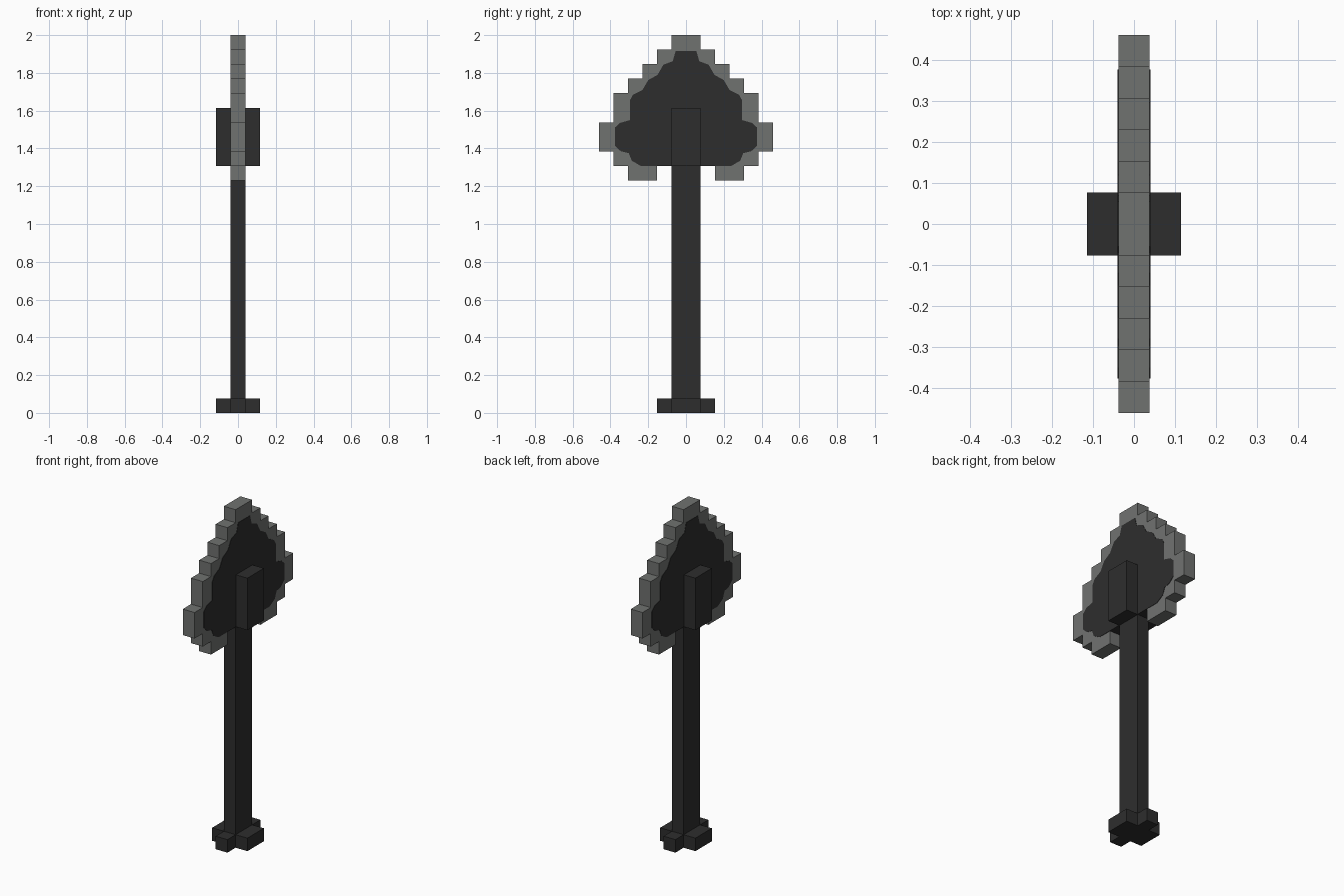
import bpy
import bmesh
from mathutils import Vector

cube = bpy.data.objects.get("Cube")
if cube:
    bpy.data.objects.remove(cube, do_unlink=True)

U = 1 / 13  # one block of the stepped grid


def material(name, color):
    m = bpy.data.materials.new(name)
    m.use_nodes = True
    m.diffuse_color = (*color, 1)
    m.node_tree.nodes["Principled BSDF"].inputs["Base Color"].default_value = (*color, 1)
    return m


iron = material("dark iron", (0.027, 0.027, 0.027))
steel = material("grey steel", (0.163, 0.168, 0.163))


def prism(name, points, direction, *mats):
    """Extrude a closed outline of 3D points along a direction."""
    bm = bmesh.new()
    face = bm.faces.new([bm.verts.new(p) for p in points])
    ext = bmesh.ops.extrude_face_region(bm, geom=[face])
    moved = [v for v in ext["geom"] if isinstance(v, bmesh.types.BMVert)]
    bmesh.ops.translate(bm, verts=moved, vec=Vector(direction))
    bmesh.ops.recalc_face_normals(bm, faces=bm.faces)
    mesh = bpy.data.meshes.new(name)
    bm.to_mesh(mesh)
    bm.free()
    for m in mats:
        mesh.materials.append(m)
    obj = bpy.data.objects.new(name, mesh)
    bpy.context.collection.objects.link(obj)
    return obj


def block(name, hx, hy, z0, z1):
    """Centred box, measured in grid blocks."""
    corners = [(-hx, -hy), (hx, -hy), (hx, hy), (-hx, hy)]
    return prism(name, [(x * U, y * U, z0 * U) for x, y in corners],
                 (0, 0, (z1 - z0) * U), iron)


def mirrored(half, x):
    """Close a right-hand (y, z) outline with its mirror image."""
    return [(x, y, z) for y, z in half] + [(x, -y, z) for y, z in reversed(half)]


# Cross-shaped pommel
quarter = [(0.5, 2), (0.5, 1), (1.5, 1)]
right = quarter + [(x, -y) for x, y in reversed(quarter)]
cross = right + [(-x, y) for x, y in reversed(right)]
prism("pommel", [(x * U, y * U, 0) for x, y in cross], (0, 0, U), iron)

# Shaft and the socket that clasps the blade
block("shaft", 0.5, 1, 1, 17)
block("socket", 1.5, 1, 17, 21)

# Stepped blade: (half width, top, bottom) of each row, from the tip down
rows = [(1, 26, 25), (2, 25, 24), (3, 24, 23), (4, 23, 22),
        (5, 22, 20), (6, 20, 18), (5, 18, 17), (4, 17, 16)]
half = [(w * U, z * U) for w, top, low in rows for z in (top, low)]
half += [(2 * U, 16 * U), (2 * U, 17 * U)]
blade = prism("blade", mirrored(half, -U / 2), (U, 0, 0), steel, iron)
for f in blade.data.polygons:  # dark underside beside the shaft
    if f.normal.z < -0.9 and abs(f.center.y) < U:
        f.material_index = 1

# Dark ragged panel on each flat of the blade
ragged = [(.055, 1.915), (.07, 1.862), (.12, 1.843), (.15, 1.79), (.2, 1.762),
          (.23, 1.71), (.28, 1.685), (.297, 1.655), (.297, 1.55), (.35, 1.535),
          (.377, 1.51), (.377, 1.415), (.345, 1.385), (.303, 1.375),
          (.287, 1.335), (.24, 17 * U)]
for side, s in (("left", 1), ("right", -1)):
    prism(side + "_blade_panel", mirrored(ragged, s * U / 2), (s * 0.002, 0, 0), iron)
